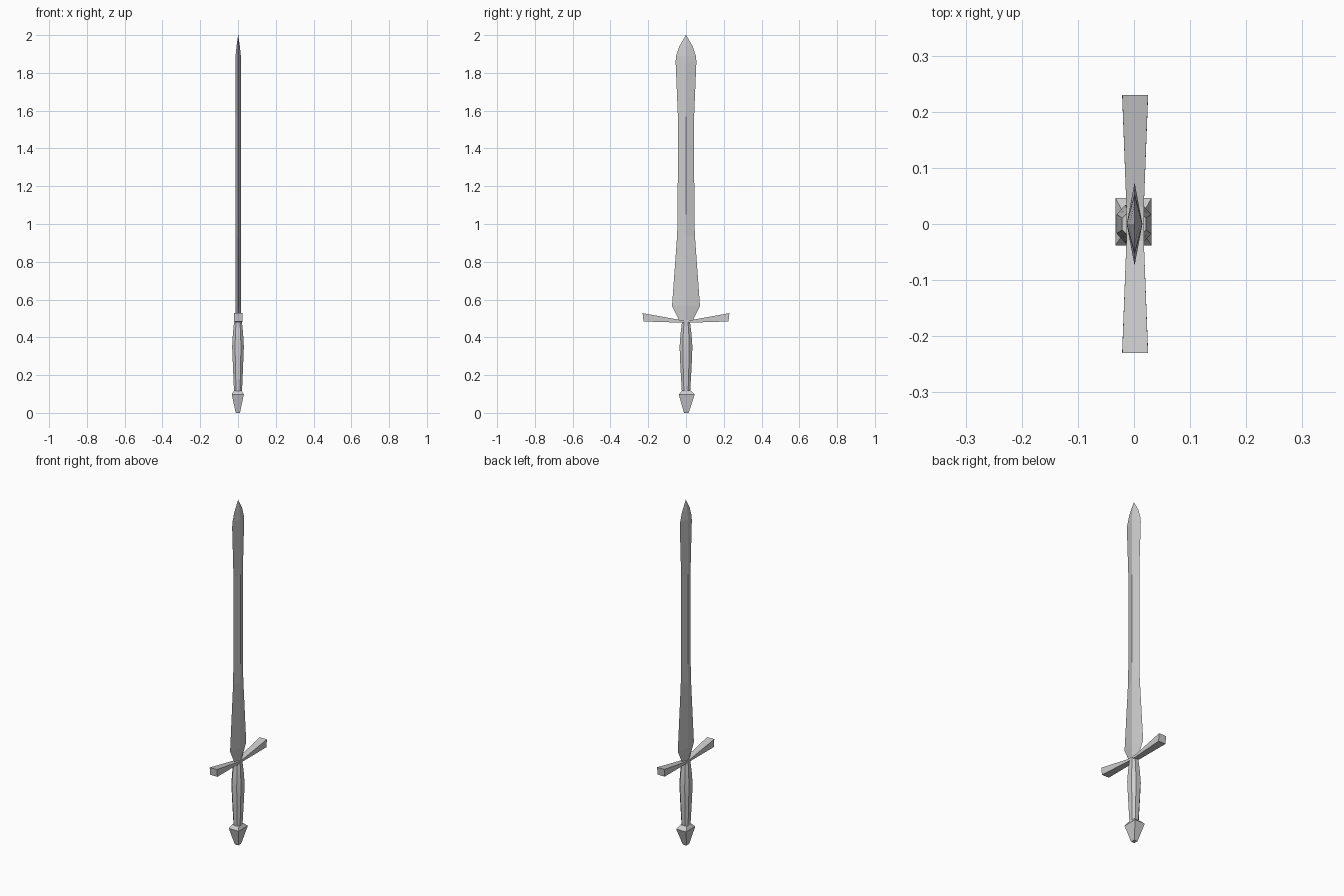
import bpy, bmesh

if "Cube" in bpy.data.objects:
    bpy.data.objects.remove(bpy.data.objects["Cube"])


def loft(name, rings, smooth=False):
    """Skin equal-length point rings and cap both ends."""
    bm = bmesh.new()
    loops = [[bm.verts.new(p) for p in ring] for ring in rings]
    n = len(loops[0])
    for a, b in zip(loops, loops[1:]):
        for i in range(n):
            j = (i + 1) % n
            bm.faces.new((a[i], a[j], b[j], b[i]))
    bm.faces.new(loops[0][::-1])
    bm.faces.new(loops[-1])
    bmesh.ops.remove_doubles(bm, verts=bm.verts, dist=0.0001)
    bmesh.ops.recalc_face_normals(bm, faces=bm.faces)
    mesh = bpy.data.meshes.new(name)
    bm.to_mesh(mesh)
    bm.free()
    obj = bpy.data.objects.new(name, mesh)
    bpy.context.collection.objects.link(obj)
    if smooth:
        bpy.context.view_layer.objects.active = obj
        obj.select_set(True)
        bpy.ops.object.shade_smooth_by_angle(angle=0.6)
        obj.select_set(False)
    return obj


def diamond(z, hx, hy, cx=0.001):
    return [(cx + hx, 0, z), (cx, hy, z), (cx - hx, 0, z), (cx, -hy, z)]


def rect(z, hx, hy, cx=0.0, cy=0.0):
    return [(cx + sx * hx, cy + sy * hy, z)
            for sx, sy in ((1, -1), (1, 1), (-1, 1), (-1, -1))]


def octagon(z, hx, hy, k=0.5):
    return [(x * hx, y * hy, z) for x, y in
            ((1, -k), (1, k), (k, 1), (-k, 1), (-1, k), (-1, -k), (-k, -1), (k, -1))]


# blade: diamond section, (z, half thickness, half width)
loft("blade", [diamond(*s) for s in (
    (0.485, 0.013, 0.033), (0.565, 0.014, 0.074), (0.94, 0.014, 0.047),
    (1.05, 0.014, 0.044), (1.57, 0.014, 0.043), (1.86, 0.014, 0.055),
    (1.89, 0.014, 0.052), (1.94, 0.009, 0.036), (2.0, 0.0005, 0.001))])

# crossguard: flared bar rising to both ends, (y, half depth, bottom z, top z)
half = ((0.03, 0.0155, 0.478, 0.492), (0.228, 0.023, 0.484, 0.528))
stations = [(-y, h, a, b) for y, h, a, b in reversed(half)] + list(half)
guard = []
for y, h, a, b in stations:
    lean = 0.003 if abs(y) > 0.2 else 0.0
    out = lean if y > 0 else -lean
    guard.append([(0.002 - h, y - out, a), (0.002 + h, y - out, a),
                  (0.002 + h, y + out * 0.6, b), (0.002 - h, y + out * 0.6, b)])
loft("crossguard", guard)

# grip: octagonal, swelling in the middle
loft("grip", [octagon(*s) for s in (
    (0.11, 0.021, 0.022), (0.25, 0.027, 0.030), (0.35, 0.031, 0.034),
    (0.42, 0.027, 0.029), (0.482, 0.021, 0.021))], smooth=True)

# pommel: four-sided taper
loft("pommel", [rect(z, hx, hy, -0.001, 0.004 * t) for z, hx, hy, t in (
    (0.0, 0.010, 0.012, 0.3), (0.008, 0.013, 0.015, 0.4),
    (0.098, 0.032, 0.042, 1), (0.118, 0.020, 0.022, 0.5))])
